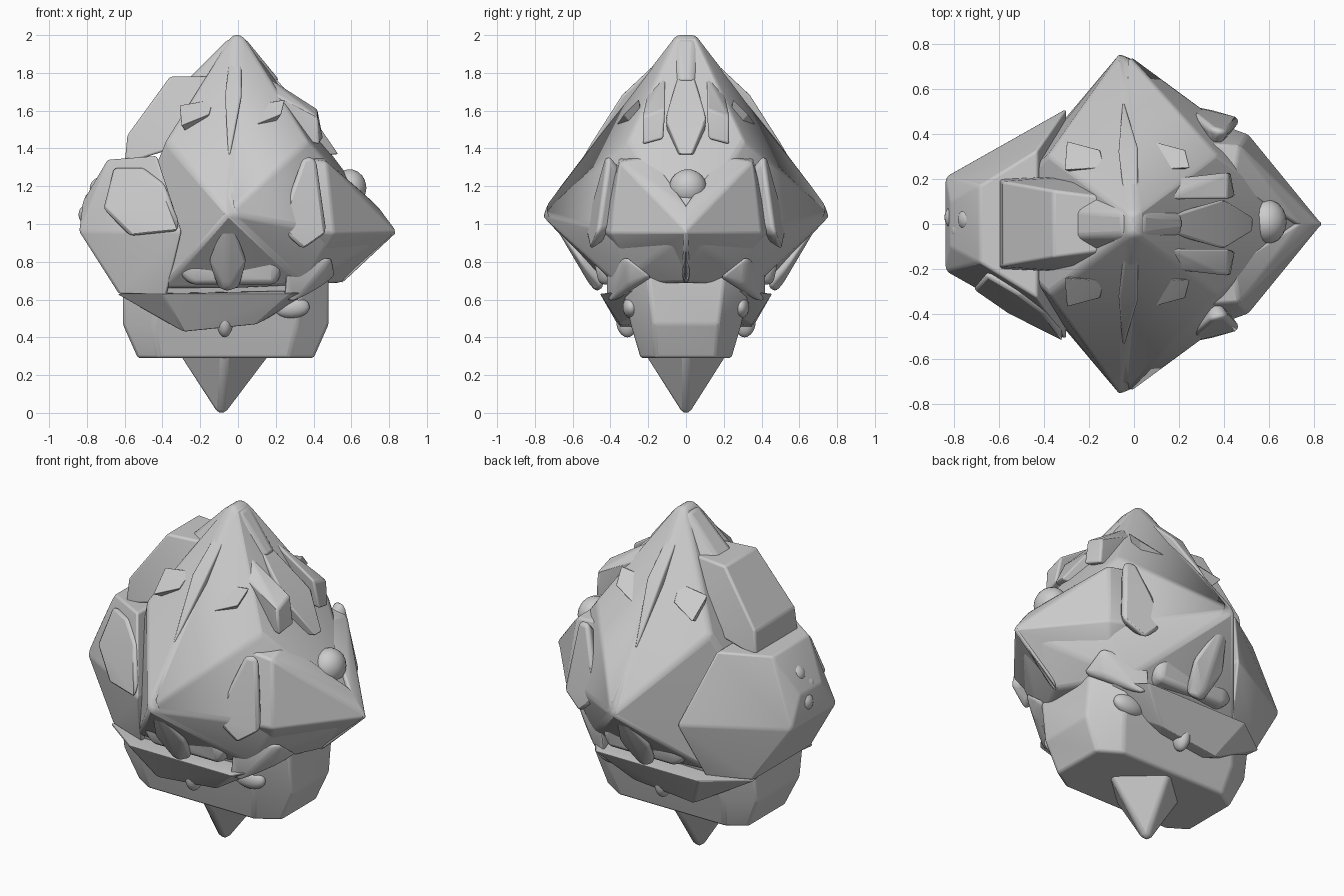
import bpy, bmesh, math
from mathutils import Vector


def finish(ob, bevel, segs=3, mirror=False):
    bpy.context.view_layer.objects.active = ob
    ob.select_set(True)
    if bevel:
        b = ob.modifiers.new("bevel", 'BEVEL')
        b.width = bevel
        b.segments = segs
        b.limit_method = 'ANGLE'
        b.angle_limit = math.radians(15)
    if mirror:
        m = ob.modifiers.new("mirror", 'MIRROR')
        m.use_axis = (False, True, False)
        m.use_mirror_merge = False
    bpy.ops.object.shade_smooth_by_angle(angle=math.radians(28))
    ob.select_set(False)


def add_object(name, bm):
    me = bpy.data.meshes.new(name)
    bm.to_mesh(me)
    bm.free()
    ob = bpy.data.objects.new(name, me)
    bpy.context.collection.objects.link(ob)
    return ob


def hull(name, pts, bevel=0.02, both=False, mirror=False):
    """Convex faceted chunk; 'both' adds each point on -y and +y."""
    if both:
        pts = pts + [(x, -y, z) for x, y, z in pts if y]
    bm = bmesh.new()
    for p in pts:
        bm.verts.new(p)
    bmesh.ops.convex_hull(bm, input=bm.verts)
    loose = [v for v in bm.verts if not v.link_faces]
    bmesh.ops.delete(bm, geom=loose, context='VERTS')
    bmesh.ops.dissolve_limit(bm, angle_limit=math.radians(1),
                             verts=bm.verts, edges=bm.edges)
    bmesh.ops.recalc_face_normals(bm, faces=bm.faces)
    finish(add_object(name, bm), bevel, mirror=mirror)


def blob(name, loc, scale, mirror=False):
    """Smooth rounded lump."""
    bm = bmesh.new()
    bmesh.ops.create_icosphere(bm, subdivisions=3, radius=1)
    for v in bm.verts:
        v.co = Vector(a * s + l for a, s, l in zip(v.co, scale, loc))
    finish(add_object(name, bm), 0, mirror=mirror)


# Main diamond-shaped head
hull("head_core", [
    (-0.03, 0.05, 2.0), (0.02, 0.05, 2.0), (-0.05, 0.775, 1.06),
    (0.37, 0.31, 1.44), (-0.38, 0.31, 1.44), (0.81, 0, 0.95),
    (0.50, 0.37, 0.95), (0.55, 0, 0.69), (0.35, 0.36, 0.68),
    (-0.6, 0.1, 0.9), (-0.4, 0.36, 0.66), (-0.05, 0.40, 0.66)], 0.02, both=True)

# Right pyramid halves, meeting at the side point with a notch above
hull("right_side_mass", [
    (0.845, -0.01, 0.955), (0.745, -0.01, 1.09), (0.47, 0.35, 1.33), (0.44, 0.18, 1.36),
    (0.51, 0.40, 0.95), (0.40, 0.44, 0.96), (0.20, 0.47, 0.98),
    (0.25, 0.36, 1.36), (0.55, -0.02, 0.68), (0.42, 0.30, 0.78)], 0.012, mirror=True)

# Left wedge-shaped side mass
hull("left_side_mass", [
    (-0.84, 0.21, 0.96), (-0.82, 0.10, 1.12), (-0.69, 0.17, 1.34),
    (-0.43, 0.33, 1.36), (-0.30, 0.515, 0.96),
    (-0.63, 0.27, 0.63), (-0.38, 0.36, 0.62)], 0.012, both=True)

# Upper left brow block
hull("left_brow_block", [
    (-0.36, 0.15, 1.78), (-0.12, 0.12, 1.78), (-0.585, 0.19, 1.47),
    (-0.60, 0.20, 1.32), (-0.18, 0.22, 1.45)], 0.012, both=True)

# Upper right prongs and the wedge between them
hull("right_brow_prong", [
    (0.07, 0.11, 1.80), (0.14, 0.11, 1.79), (0.07, 0.19, 1.75),
    (0.42, 0.11, 1.61), (0.42, 0.23, 1.57), (0.45, 0.12, 1.45),
    (0.43, 0.23, 1.42), (0.08, 0.15, 1.5)], 0.012, mirror=True)
hull("right_brow_wedge", [
    (0.12, 0.02, 1.85), (0.22, 0.06, 1.72), (0.40, 0.11, 1.56),
    (0.53, 0.03, 1.37), (0.30, 0.08, 1.35)], 0.008, both=True)

# Central crest from the crown down front and back
hull("crest", [
    (-0.03, 0.0, 2.0), (0.02, 0.0, 2.0), (-0.07, 0.33, 1.69),
    (0.02, 0.34, 1.68), (-0.05, 0.57, 1.32), (-0.03, 0.1, 1.4)], 0.012, mirror=True)
hull("crown_flare", [
    (-0.05, 0.05, 1.98), (-0.27, 0.06, 1.76), (-0.15, 0.17, 1.70),
    (0.04, 0.05, 1.98), (0.22, 0.03, 1.76), (0.10, 0.15, 1.72)], 0.02, both=True)
for i, (x, y, z, r) in enumerate([(-0.08, -0.465, 1.37, 0.03), (-0.06, -0.48, 1.34, 0.03),
                                  (-0.03, -0.44, 1.41, 0.028)]):
    blob(f"forehead_bead_{i}", (x, y, z), (r, r, r * 1.3))

# Small facets rising from the forehead slopes
for s, x in (("left", -0.25), ("right", 0.13)):
    hull(f"{s}_forehead_chip", [
        (x - 0.06, 0.24, 1.63), (x + 0.12, 0.25, 1.66), (x + 0.10, 0.33, 1.58),
        (x - 0.05, 0.37, 1.52), (x, 0.22, 1.45)], 0.005, mirror=True)

# Eyes
hull("right_eye", [
    (0.34, 0.43, 1.37), (0.42, 0.41, 1.37), (0.20, 0.54, 0.98),
    (0.48, 0.47, 0.95), (0.34, 0.51, 0.85), (0.35, 0.3, 1.0),
    (0.35, 0.3, 1.25)], 0.035, mirror=True)
hull("left_eye", [
    (-0.67, -0.22, 1.31), (-0.50, -0.32, 1.31), (-0.38, -0.41, 1.22),
    (-0.28, -0.54, 0.96), (-0.58, -0.39, 0.93), (-0.73, -0.29, 1.08),
    (-0.5, -0.2, 1.0), (-0.5, -0.15, 1.2)], 0.03)

# Rounded knobs at the two sides
blob("right_knob", (0.59, 0.01, 1.19), (0.09, 0.10, 0.10))
for i, (y, z) in enumerate([(0.03, 1.05), (-0.03, 1.12), (0.02, 1.19)]):
    blob(f"left_knob_{i}", (-0.78 + 0.03 * i, y, z), (0.065, 0.06, 0.06))

# Nose hanging under the front and back points
hull("nose", [
    (-0.05, 0.745, 1.07), (-0.16, 0.56, 0.80), (0.05, 0.56, 0.80),
    (-0.06, 0.58, 0.80), (-0.06, 0.49, 0.64), (-0.11, 0.44, 0.66),
    (0.01, 0.44, 0.66), (-0.05, 0.45, 0.95)], 0.018, mirror=True)

# Lips, mouth corners and chin bead
hull("upper_lip", [
    (-0.34, 0.43, 0.76), (-0.24, 0.49, 0.81), (0.20, 0.49, 0.81),
    (0.24, 0.43, 0.76), (0.20, 0.46, 0.68), (-0.25, 0.46, 0.68),
    (-0.25, 0.3, 0.81), (0.2, 0.3, 0.81), (-0.25, 0.3, 0.68),
    (0.2, 0.3, 0.68)], 0.03, mirror=True)
hull("lower_jaw_plate", [
    (-0.64, 0.28, 0.63), (-0.40, 0.455, 0.63), (0.28, 0.455, 0.63),
    (0.40, 0.30, 0.65), (-0.29, 0.34, 0.43), (0.10, 0.35, 0.47),
    (-0.6, 0.1, 0.62), (0.38, 0.1, 0.62), (-0.1, 0.1, 0.45)], 0.008, mirror=True)
hull("mouth_corner", [
    (0.26, 0.42, 0.80), (0.50, 0.32, 0.83), (0.24, 0.42, 0.60),
    (0.30, 0.40, 0.58), (0.52, 0.18, 0.72), (0.3, 0.2, 0.7),
    (0.45, 0.30, 0.68)], 0.03, mirror=True)
blob("chin_bead", (-0.07, -0.31, 0.49), (0.045, 0.06, 0.09), mirror=True)
blob("side_jaw_lump", (0.28, -0.29, 0.56), (0.10, 0.045, 0.06), mirror=True)

# Chin block with clipped corners, and bottom spike
hull("chin_block", [
    (-0.53, 0.17, 0.29), (-0.42, 0.24, 0.29), (0.27, 0.24, 0.29), (0.40, 0.16, 0.29),
    (-0.61, 0.20, 0.47), (0.48, 0.17, 0.47), (-0.45, 0.29, 0.46), (0.31, 0.29, 0.46),
    (-0.61, 0.24, 0.72), (0.48, 0.20, 0.72), (-0.40, 0.36, 0.72),
    (0.34, 0.35, 0.72)], 0.015, both=True)
hull("bottom_spike", [
    (-0.33, 0, 0.32), (0.19, 0, 0.32), (-0.07, 0.235, 0.32),
    (-0.09, 0, -0.05)], 0.03, both=True)
